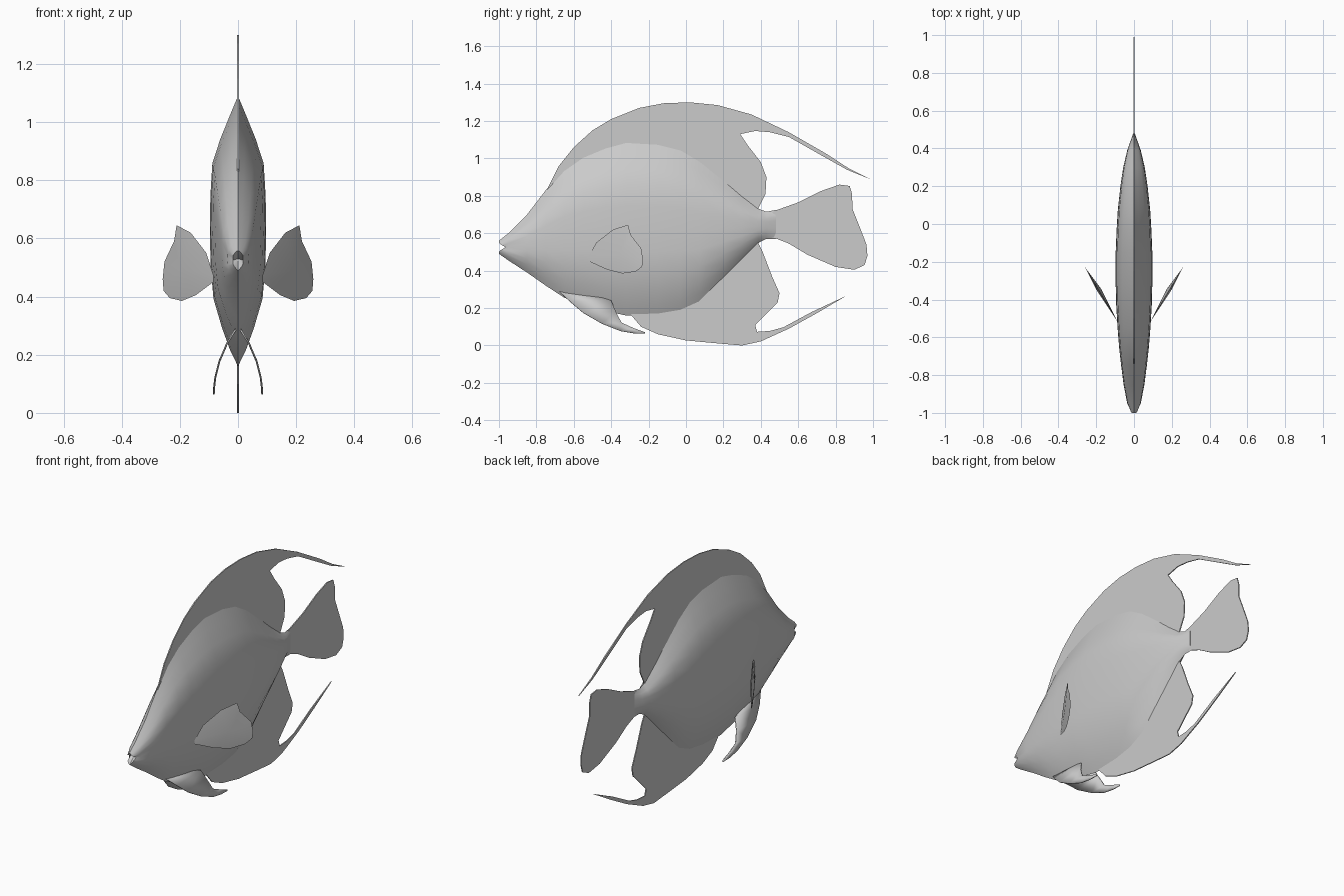
import bpy, bmesh


def make(name, verts, faces, smooth=True, thick=0.0):
    bm = bmesh.new()
    vs = [bm.verts.new(v) for v in verts]
    for f in faces:
        bm.faces.new([vs[i] for i in f])
    bmesh.ops.recalc_face_normals(bm, faces=bm.faces)
    me = bpy.data.meshes.new(name)
    bm.to_mesh(me)
    bm.free()
    ob = bpy.data.objects.new(name, me)
    bpy.context.collection.objects.link(ob)
    if thick:
        m = ob.modifiers.new("thickness", 'SOLIDIFY')
        m.thickness, m.offset = thick, 0
    if smooth:
        bpy.ops.object.select_all(action='DESELECT')
        ob.select_set(True)
        bpy.context.view_layer.objects.active = ob
        bpy.ops.object.shade_smooth_by_angle(angle=0.7)
    return ob


def flat_fin(name, outline):
    return make(name, [(0, y, z) for y, z in outline],
                [list(range(len(outline)))], False, 0.006)


# Body: stations of (y, top z, bottom z, half width)
stations = [(-1.0, .56, .49, .018), (-.95, .60, .455, .036), (-.85, .70, .39, .055),
            (-.75, .83, .32, .068), (-.65, .94, .255, .079), (-.55, 1.01, .22, .087),
            (-.43, 1.06, .185, .094), (-.32, 1.09, .16, .097), (-.15, 1.08, .165, .097),
            (-.03, 1.05, .185, .092), (.07, .99, .23, .086), (.2, .885, .36, .072),
            (.3, .80, .46, .057), (.39, .73, .55, .036), (.43, .715, .57, .022),
            (.48, .725, .57, .004)]
# Half cross-section: (fraction down, fraction of half width)
half = [(0, 0), (.07, .28), (.16, .63), (.25, .91), (.37, .98), (.5, 1),
        (.63, .97), (.75, .87), (.86, .56), (.94, .28), (1, 0)]
section = half + [(t, -w) for t, w in half[-2:0:-1]]
n = len(section)
verts, faces = [], []
for k, (y, top, bot, w) in enumerate(stations):
    for t, f in section:
        # the middle of the first ring is set back to open the mouth
        back = max(0, .035 * (1 - abs(t - .5) / .3)) if k == 0 else 0
        verts.append((f * w, y + back, top + (bot - top) * t))
for k in range(len(stations) - 1):
    for i in range(n):
        a, b = k * n + i, k * n + (i + 1) % n
        faces.append((a, b, b + n, a + n))
verts.append((0, -.955, .53))
faces += [(len(verts) - 1, (i + 1) % n, i) for i in range(n)]
faces.append(list(range((len(stations) - 1) * n, len(stations) * n)))
make("body", verts, faces)

# Dorsal fin with a long trailing streamer
flat_fin("dorsal_fin", [
    (-.75, .82), (-.68, .96), (-.6, 1.06), (-.5, 1.15), (-.4, 1.21), (-.25, 1.27),
    (-.12, 1.295), (.02, 1.30), (.17, 1.285), (.35, 1.235), (.55, 1.14), (.75, 1.025),
    (.87, .947), (.99, .887), (.86, .94), (.7, 1.03), (.55, 1.115), (.45, 1.14),
    (.37, 1.147), (.29, 1.13), (.33, 1.07), (.4, .98), (.43, .9), (.425, .81),
    (.38, .72), (.3, .77), (.1, .93), (-.05, 1.02), (-.32, 1.05), (-.55, .97)])

# Tail fin
flat_fin("tail_fin", [
    (.46, .715), (.6, .765), (.72, .825), (.82, .86), (.875, .853), (.888, .81),
    (.89, .73), (.93, .63), (.965, .54), (.97, .48), (.955, .43), (.9, .405),
    (.8, .42), (.65, .485), (.55, .545), (.46, .58)])

# Anal fin with streamer
flat_fin("anal_fin", [
    (-.3, .17), (-.24, .10), (-.15, .06), (0, .027), (.15, .013), (.3, 0), (.4, .022),
    (.55, .09), (.7, .173), (.86, .267), (.67, .178), (.52, .097), (.45, .078),
    (.38, .073), (.37, .11), (.43, .17), (.49, .23), (.5, .28), (.46, .37), (.41, .5),
    (.38, .56), (.3, .48), (.2, .38), (.07, .25), (-.08, .2), (-.25, .18)])

# Paired fins
pectoral = [(-.52, .45), (-.52, .475), (-.48, .55), (-.39, .62), (-.31, .645),
            (-.295, .59), (-.24, .52), (-.23, .46), (-.235, .42), (-.27, .395),
            (-.34, .385), (-.42, .405)]
outer = [(-.69, .30), (-.62, .235), (-.55, .175), (-.45, .117), (-.35, .077),
         (-.28, .065), (-.22, .063)]
inner = [(-.62, .32), (-.5, .27), (-.4, .24), (-.375, .18), (-.345, .122),
         (-.28, .093), (-.22, .071)]
for side, s in (("right", 1), ("left", -1)):
    # Pectoral fin: thin lens angled out from the flank
    pv = [(s * (.085 + (y + .52) * .6), y, z) for y, z in pectoral]
    m = len(pv)
    pv += [(s * .195, -.355, .49), (s * .173, -.345, .49)]
    pf = [(i, (i + 1) % m, m) for i in range(m)]
    pf += [((i + 1) % m, i, m + 1) for i in range(m)]
    make(side + "_pectoral_fin", pv, pf)
    # Pelvic fin: strip curving outwards under the belly
    vv = [(s * (.083 - 1.5 * (z - .065) ** 2 * (z > .065)), y, z)
          for y, z in outer + inner]
    c = len(outer)
    make(side + "_pelvic_fin", vv,
         [(i, i + 1, c + i + 1, c + i) for i in range(c - 1)], True, 0.006)
